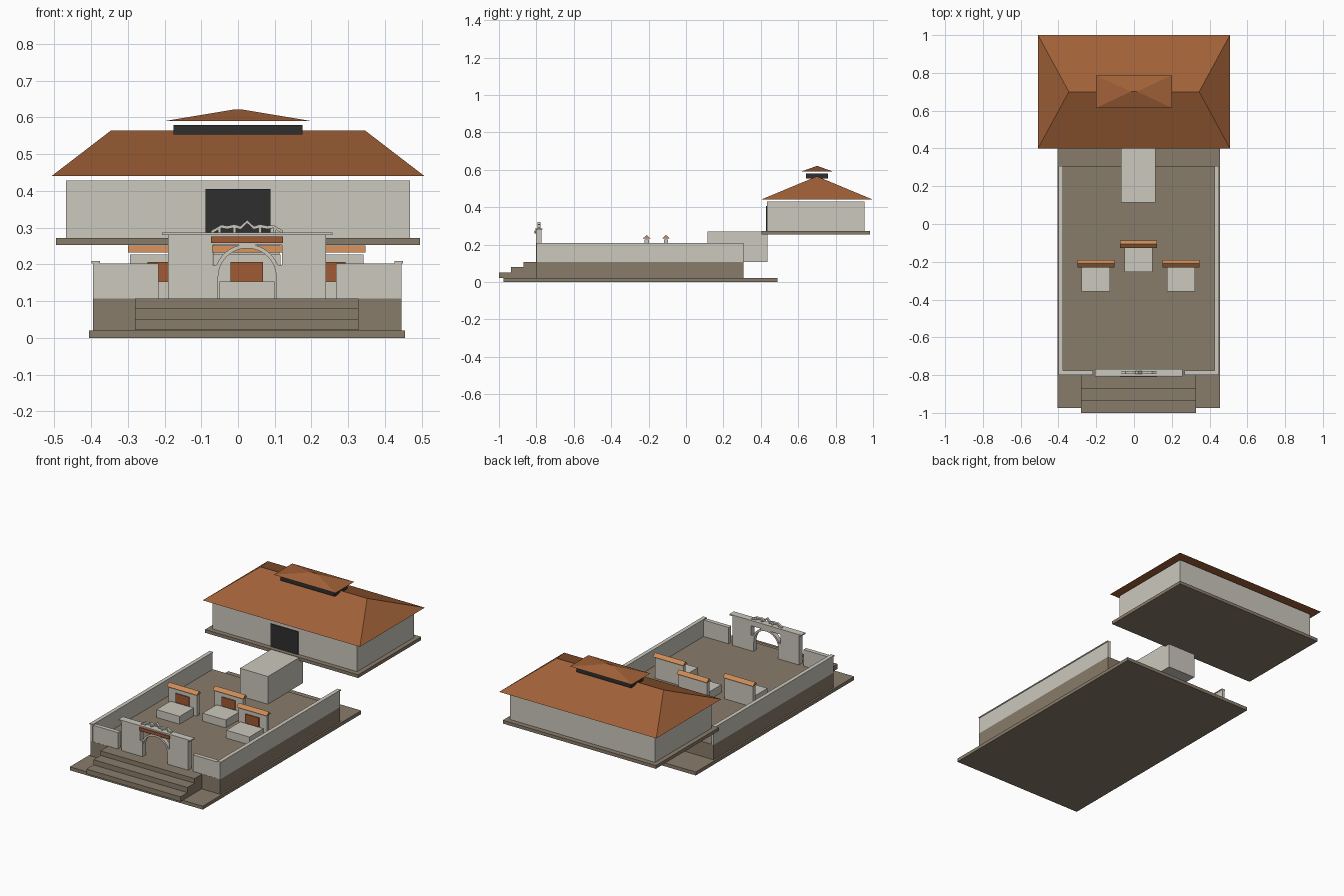
import bpy, bmesh, math

if "Cube" in bpy.data.objects:
    bpy.data.objects.remove(bpy.data.objects["Cube"])


def material(name, rgb):
    m = bpy.data.materials.new(name)
    m.diffuse_color = (*rgb, 1)
    m.use_nodes = True
    m.node_tree.nodes["Principled BSDF"].inputs["Base Color"].default_value = m.diffuse_color
    return m


WALL = material("pale plaster", (0.60, 0.58, 0.51))
STONE = material("brown stone", (0.25, 0.20, 0.145))
ROOF = material("roof terracotta", (0.36, 0.12, 0.04))
TILE = material("light orange tile", (0.62, 0.26, 0.095))
PLAQUE = material("red brown plaque", (0.35, 0.10, 0.034))
DARK = material("dark opening", (0.028, 0.028, 0.028))


def finish(name, bm, mat):
    bmesh.ops.recalc_face_normals(bm, faces=bm.faces)
    me = bpy.data.meshes.new(name)
    bm.to_mesh(me)
    bm.free()
    me.materials.append(mat)
    ob = bpy.data.objects.new(name, me)
    bpy.context.collection.objects.link(ob)
    return ob


def box(name, x, y, z, mat):
    bm = bmesh.new()
    bmesh.ops.create_cube(bm, size=1)
    for v in bm.verts:
        v.co = [r[0] if c < 0 else r[1] for c, r in zip(v.co, (x, y, z))]
    return finish(name, bm, mat)


def prism(name, pts, a, b, mat, axis="y"):
    """Extrude an (x,z) profile along y, or a (y,z) profile along x."""
    bm = bmesh.new()
    vs = [bm.verts.new((p, a, q) if axis == "y" else (a, p, q)) for p, q in pts]
    face = bm.faces.new(vs)
    ext = bmesh.ops.extrude_face_region(bm, geom=[face])
    d = (0, b - a, 0) if axis == "y" else (b - a, 0, 0)
    bmesh.ops.translate(bm, vec=d,
                        verts=[g for g in ext["geom"] if isinstance(g, bmesh.types.BMVert)])
    return finish(name, bm, mat)


def hip_roof(name, x, y, z, ridge, mat):
    bm = bmesh.new()
    ym = sum(y) / 2
    a, b, c, d = [bm.verts.new(p) for p in
                  ((x[0], y[0], z[0]), (x[1], y[0], z[0]), (x[1], y[1], z[0]), (x[0], y[1], z[0]))]
    e, f = [bm.verts.new((s * ridge, ym, z[1])) for s in (-1, 1)]
    for q in ((a, b, f, e), (b, c, f), (c, d, e, f), (d, a, e), (d, c, b, a)):
        bm.faces.new(q)
    return finish(name, bm, mat)


CX = 0.025  # courtyard centre line

# Courtyard base, podium and front steps
box("base_slab", (-0.405, 0.455), (-0.975, 0.488), (0, 0.02), STONE)
box("podium", (-0.395, 0.445), (-0.80, 0.308), (0.02, 0.107), STONE)
prism("front_steps", [(-1, 0.022), (-1, 0.05), (-0.935, 0.05), (-0.935, 0.08), (-0.87, 0.08),
                      (-0.87, 0.107), (-0.80, 0.107), (-0.80, 0.022)], -0.28, 0.328, STONE, "x")

# Courtyard walls, mirrored about the centre line
for side, s in (("left", -1), ("right", 1)):
    def span(p, q):
        return sorted((CX + s * p, CX + s * q))
    box(side + "_wall", span(0.404, 0.42), (-0.80, 0.308), (0.107, 0.203), WALL)
    box(side + "_wall_cap", span(0.401, 0.424), (-0.80, 0.308), (0.203, 0.209), WALL)
    box(side + "_front_wall", span(0.242, 0.404), (-0.799, -0.775), (0.107, 0.203), WALL)

# Gate with stepped opening, arch ring, cap and sign
half = [(0.08, 0.107), (0.08, 0.198), (0.095, 0.198), (0.095, 0.253)]
outline = ([(CX + p, q) for p, q in half] + [(CX - p, q) for p, q in half[::-1]]
           + [(CX - 0.215, 0.107), (CX - 0.215, 0.28), (CX + 0.215, 0.28), (CX + 0.215, 0.107)])
prism("gate", outline, -0.803, -0.772, WALL)
angles = [math.radians(i * 7.5) for i in range(25)]
ring = [(CX + r * math.cos(t), 0.165 + r * math.sin(t))
        for r, seq in ((0.09, angles), (0.079, angles[::-1])) for t in seq]
prism("gate_arch_ring", ring, -0.800, -0.775, WALL)
box("gate_cap", (CX - 0.232, CX + 0.232), (-0.808, -0.767), (0.28, 0.287), WALL)
box("gate_sign", (CX - 0.098, CX + 0.098), (-0.809, -0.803), (0.258, 0.276), PLAQUE)

# Wavy ridge ornament on the gate
wave = [(-0.098, 0.288), (-0.07, 0.304), (-0.055, 0.301), (-0.035, 0.305), (-0.018, 0.300), (0, 0.317)]
wave += [(-p, q) for p, q in wave[-2::-1]]
ribbon = [(CX + p, q + 0.004) for p, q in wave] + [(CX + p, q - 0.005) for p, q in wave[::-1]]
prism("gate_ornament", ribbon, -0.793, -0.779, WALL)
for i, p in enumerate((-0.075, -0.035, 0.035, 0.075)):
    box(f"ornament_post_{i}", (CX + p - 0.004, CX + p + 0.004), (-0.79, -0.782), (0.285, 0.302), WALL)

# Three tombs: slab, headstone, plaque and small gabled roof
for i, (x, y) in enumerate(((-0.202, -0.21), (0.024, -0.107), (0.249, -0.21))):
    box(f"tomb_slab_{i}", (x - 0.075, x + 0.075), (y - 0.147, y - 0.018), (0.107, 0.153), WALL)
    box(f"headstone_{i}", (x - 0.092, x + 0.092), (y - 0.011, y + 0.011), (0.107, 0.227), WALL)
    box(f"tomb_plaque_{i}", (x - 0.044, x + 0.044), (y - 0.017, y - 0.011), (0.153, 0.206), PLAQUE)
    prism(f"tomb_roof_{i}", [(y - 0.02, 0.233), (y, 0.251), (y + 0.02, 0.233)],
          x - 0.098, x + 0.098, TILE, "x")

# Block leading up to the hall
box("approach_block", (-0.068, 0.113), (0.115, 0.437), (0.108, 0.27), WALL)

# Hall: floor, body, cornice and doorway
box("hall_floor", (-0.495, 0.495), (0.403, 0.985), (0.253, 0.272), STONE)
box("hall_body", (-0.468, 0.468), (0.432, 0.955), (0.272, 0.429), WALL)
box("hall_door", (-0.088, 0.088), (0.427, 0.432), (0.272, 0.405), DARK)

# Two-tier hipped roof with a dark clerestory between
hip_roof("main_roof", (-0.508, 0.508), (0.40, 1.0), (0.44, 0.565), 0.345, ROOF)
box("clerestory", (-0.176, 0.176), (0.642, 0.758), (0.553, 0.58), DARK)
hip_roof("upper_roof", (-0.2, 0.2), (0.615, 0.787), (0.59, 0.621), 0.015, ROOF)
